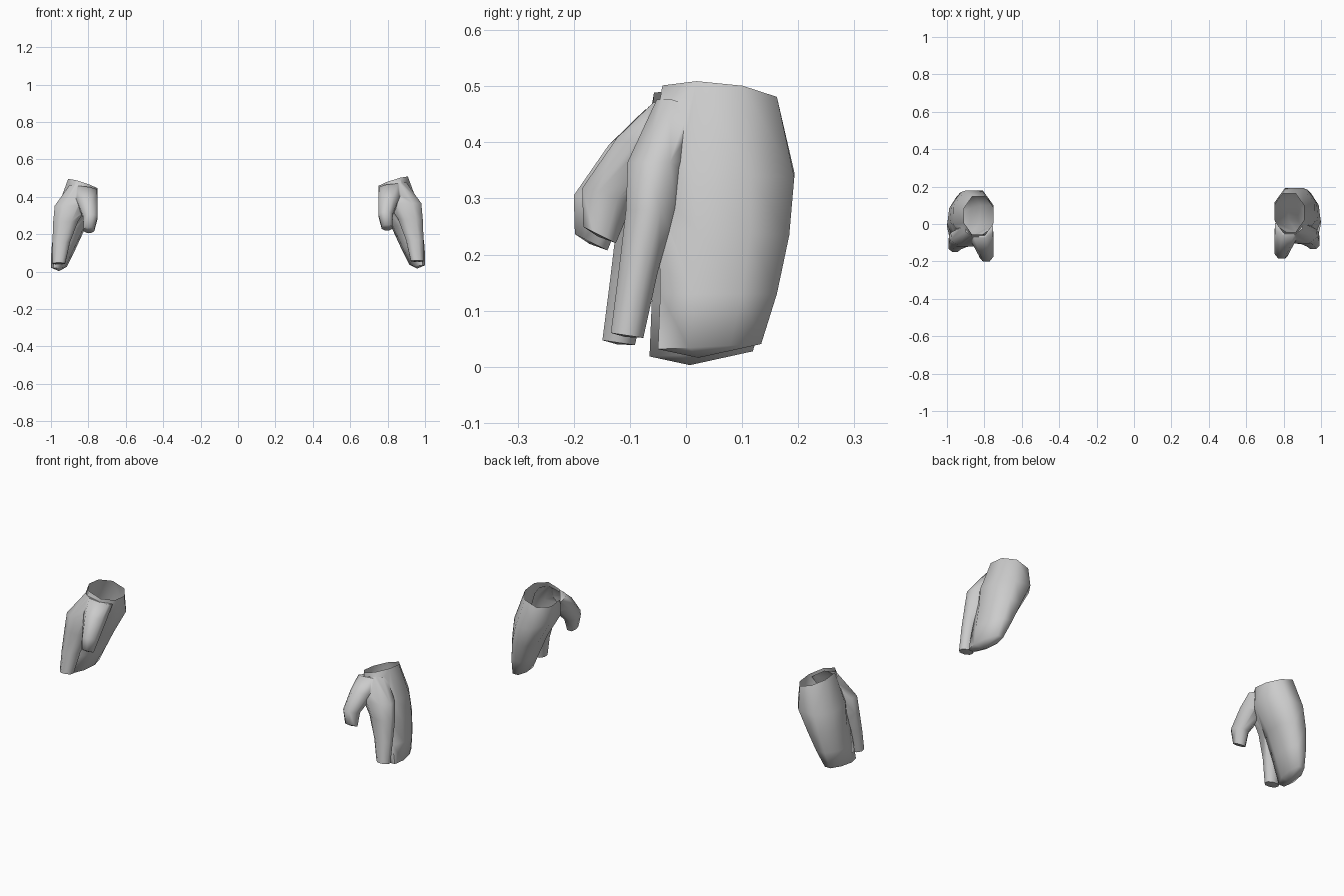
import bpy, bmesh
from mathutils import Vector

if "Cube" in bpy.data.objects:
    bpy.data.objects.remove(bpy.data.objects["Cube"])

# Rounded eight-sided section
OCT = [(1, .4), (.45, 1), (-.45, 1), (-1, .4), (-1, -.4), (-.45, -1), (.45, -1), (1, -.4)]


def loft(name, rings, drop):
    """Ring: centre x, y, z, half width x, half depth y, dz/dx, dz/dy, dx/dy."""
    bm = bmesh.new()
    loops = []
    for cx, cy, cz, rx, ry, sx, sy, sh in rings:
        loop = []
        for u, v in OCT:
            dy = v * ry
            dx = u * rx + sh * dy
            loop.append(bm.verts.new((cx + dx, cy + dy, cz + sx * dx + sy * dy)))
        loops.append(loop)
    for a, b in zip(loops, loops[1:]):
        for i in range(8):
            j = (i + 1) % 8
            bm.faces.new((a[i], a[j], b[j], b[i]))
    bm.faces.new(loops[0])
    # Blunt end
    cx, cy, cz = rings[-1][:3]
    tip = bm.verts.new((cx, cy - drop, cz - drop))
    for i in range(8):
        bm.faces.new((loops[-1][i], loops[-1][(i + 1) % 8], tip))
    bmesh.ops.recalc_face_normals(bm, faces=bm.faces)
    me = bpy.data.meshes.new(name)
    bm.to_mesh(me)
    bm.free()
    ob = bpy.data.objects.new(name, me)
    bpy.context.collection.objects.link(ob)
    return ob


# Palm and the three joined fingers
hand = loft("right_glove", [
    (.830, .060, .480, .078, .102, .32, -.1, 0),
    (.859, .063, .355, .106, .130, -.1, -.1, -.03),
    (.902, .068, .24, .078, .116, 0, -.05, -.08),
    (.934, .058, .13, .059, .104, 0, 0, -.12),
    (.958, .042, .036, .037, .092, 0, .05, -.15)], .02)

# Index finger with its knuckle
index = loft("index_finger", [
    (.832, -.010, .458, .068, .042, .2, -.3, 0),
    (.889, -.050, .365, .089, .054, 0, 0, -.1),
    (.922, -.063, .28, .066, .044, 0, 0, 0),
    (.945, -.085, .17, .047, .035, 0, 0, 0),
    (.958, -.105, .056, .034, .029, 0, -.15, 0)], .003)

# Thumb
thumb = loft("thumb", [
    (.824, -.014, .455, .070, .044, .1, -.3, 0),
    (.807, -.073, .388, .056, .050, 0, -.4, 0),
    (.789, -.140, .305, .039, .045, 0, -.3, 0),
    (.797, -.154, .235, .029, .029, 0, -.5, 0)], .003)

# Fuse the parts into one skin
bpy.context.view_layer.objects.active = hand
for part in (index, thumb):
    mod = hand.modifiers.new("fuse", 'BOOLEAN')
    mod.operation = 'UNION'
    mod.solver = 'EXACT'
    mod.object = part
    bpy.ops.object.modifier_apply(modifier=mod.name)
    bpy.data.objects.remove(part)

# Open the wrist
bm = bmesh.new()
bm.from_mesh(hand.data)
cuff = Vector((.83, .06, .48))
lid = [f for f in bm.faces
       if f.normal.z > .85 and (f.calc_center_median() - cuff).length < .05]
bmesh.ops.delete(bm, geom=lid, context='FACES')
bm.to_mesh(hand.data)

# Left glove: mirrored, slightly forward and lower
for v in bm.verts:
    v.co = Vector((-v.co.x, v.co.y - .015, v.co.z - .013))
bmesh.ops.reverse_faces(bm, faces=bm.faces)
left_mesh = bpy.data.meshes.new("left_glove")
bm.to_mesh(left_mesh)
bm.free()
left = bpy.data.objects.new("left_glove", left_mesh)
bpy.context.collection.objects.link(left)

for ob in (hand, left):
    ob.select_set(True)
bpy.context.view_layer.objects.active = hand
bpy.ops.object.shade_smooth_by_angle(angle=1.15)
